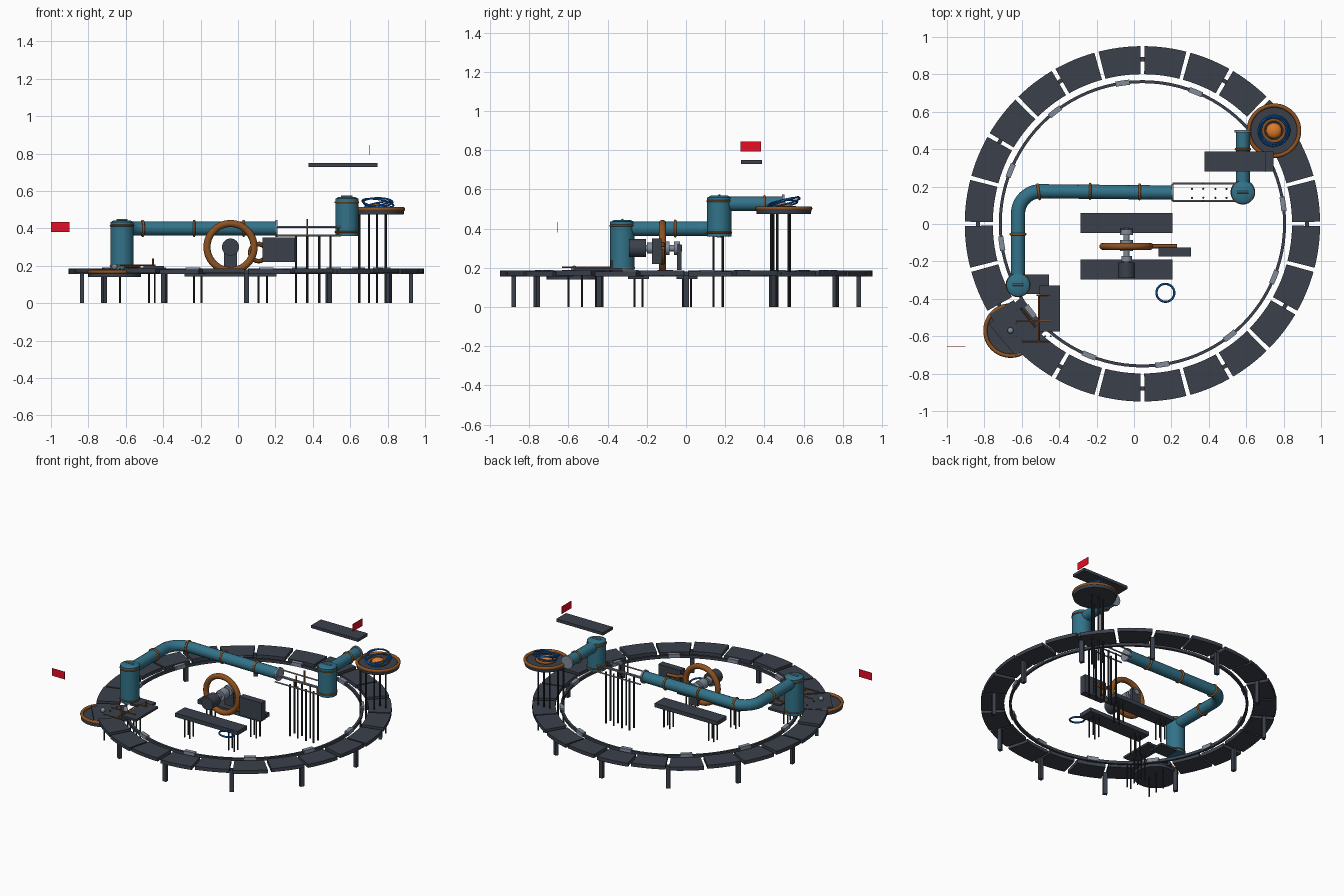
import bpy, bmesh, math
from mathutils import Vector, Matrix
from math import sin, cos, pi, radians

if "Cube" in bpy.data.objects:
    bpy.data.objects.remove(bpy.data.objects["Cube"])

def mat(name, c):
    m = bpy.data.materials.new(name)
    m.diffuse_color = (*c, 1)
    m.use_nodes = True
    m.node_tree.nodes["Principled BSDF"].inputs["Base Color"].default_value = m.diffuse_color
    return m

SLATE = mat("slate", (0.043, 0.052, 0.07))
DARK = mat("dark iron", (0.022, 0.026, 0.033))
TEAL = mat("teal", (0.032, 0.17, 0.25))
BROWN = mat("copper brown", (0.27, 0.085, 0.015))
GREY = mat("steel grey", (0.22, 0.26, 0.32))
RED = mat("red", (0.8, 0.004, 0.018))
BLUE = mat("blue", (0.008, 0.13, 0.5))
ORANGE = mat("orange", (0.72, 0.2, 0.025))

def finish(name, bm, m, smooth=False):
    bmesh.ops.recalc_face_normals(bm, faces=bm.faces)
    me = bpy.data.meshes.new(name)
    bm.to_mesh(me)
    bm.free()
    me.materials.append(m)
    o = bpy.data.objects.new(name, me)
    bpy.context.collection.objects.link(o)
    if smooth:
        bpy.ops.object.select_all(action='DESELECT')
        o.select_set(True)
        bpy.context.view_layer.objects.active = o
        bpy.ops.object.shade_smooth_by_angle(angle=radians(40))
    return o

def box(name, lo, hi, m, rot=0.0):
    bm = bmesh.new()
    bmesh.ops.create_cube(bm, size=1)
    lo, hi = Vector(lo), Vector(hi)
    d = hi - lo
    M = Matrix.Translation((lo + hi) / 2) @ Matrix.Rotation(rot, 4, 'Z') @ Matrix.Diagonal((d.x, d.y, d.z, 1))
    bmesh.ops.transform(bm, matrix=M, verts=bm.verts)
    return finish(name, bm, m)

def rod(name, a, b, r, m, n=24, r2=None):
    a, b = Vector(a), Vector(b)
    bm = bmesh.new()
    bmesh.ops.create_cone(bm, cap_ends=True, segments=n, radius1=r, radius2=r if r2 is None else r2, depth=(b - a).length)
    M = Matrix.Translation((a + b) / 2) @ (b - a).to_track_quat('Z', 'Y').to_matrix().to_4x4()
    bmesh.ops.transform(bm, matrix=M, verts=bm.verts)
    return finish(name, bm, m, True)

def ball(name, c, r, m, squash=1.0):
    bm = bmesh.new()
    M = Matrix.Translation(c) @ Matrix.Diagonal((1, 1, squash, 1))
    bmesh.ops.create_uvsphere(bm, u_segments=20, v_segments=12, radius=r, matrix=M)
    return finish(name, bm, m, True)

def torus(name, c, R, r, m, axis=(0, 0, 1), n=48, k=10):
    bm = bmesh.new()
    M = Matrix.Translation(c) @ Vector(axis).to_track_quat('Z', 'Y').to_matrix().to_4x4()
    g = [[bm.verts.new(M @ Vector(((R + r * cos(2*pi*j/k)) * cos(2*pi*i/n),
                                   (R + r * cos(2*pi*j/k)) * sin(2*pi*i/n), r * sin(2*pi*j/k))))
          for j in range(k)] for i in range(n)]
    for i in range(n):
        for j in range(k):
            bm.faces.new((g[i][j], g[(i+1) % n][j], g[(i+1) % n][(j+1) % k], g[i][(j+1) % k]))
    return finish(name, bm, m, True)

def sector(name, c, r0, r1, a0, a1, z0, z1, m, n=6):
    """Block bent around a circle."""
    bm = bmesh.new()
    rows = []
    for i in range(n + 1):
        a = a0 + (a1 - a0) * i / n
        rows.append([bm.verts.new((c[0] + r*cos(a), c[1] + r*sin(a), z))
                     for r, z in ((r0, z0), (r1, z0), (r1, z1), (r0, z1))])
    for p, q in zip(rows, rows[1:]):
        for j in range(4):
            bm.faces.new((p[j], p[(j+1) % 4], q[(j+1) % 4], q[j]))
    bm.faces.new(rows[0])
    bm.faces.new(rows[-1])
    return finish(name, bm, m)

def tube(name, pts, r, m):
    cu = bpy.data.curves.new(name, 'CURVE')
    cu.dimensions = '3D'
    cu.bevel_depth, cu.bevel_resolution, cu.use_fill_caps = r, 5, True
    s = cu.splines.new('POLY')
    s.points.add(len(pts) - 1)
    for p, q in zip(s.points, pts):
        p.co = (*q, 1)
    o = bpy.data.objects.new(name, cu)
    bpy.context.collection.objects.link(o)
    cu.materials.append(m)
    bpy.ops.object.select_all(action='DESELECT')
    o.select_set(True)
    bpy.context.view_layer.objects.active = o
    bpy.ops.object.convert(target='MESH')
    bpy.ops.object.shade_smooth_by_angle(angle=radians(40))

# Segmented ring walkway with legs, inner rail and clips
C = (0.045, 0.001)
for i in range(24):
    a = radians(15 * i)
    dz = 0.006 if i % 2 else 0
    sector("ring_slab", C, 0.80, 0.95, a + 0.012, a + radians(15) - 0.012, 0.155 + dz, 0.180 + dz, SLATE)
for i in range(12):
    a = radians(30 * i)
    x, y = C[0] + 0.88 * cos(a), C[1] + 0.88 * sin(a)
    box("ring_leg", (x - 0.011, y - 0.014, 0), (x + 0.011, y + 0.014, 0.16), SLATE, a)
    a += radians(8)
    sector("rail_clip", C, 0.746, 0.774, a - 0.05, a + 0.05, 0.163, 0.19, GREY)
sector("inner_rail", C, 0.752, 0.768, 0, 2 * pi, 0.16, 0.18, SLATE, 96)

# Main elbow pipe
Z = 0.40
arc = [(-0.50 - 0.12*cos(t), 0.055 + 0.12*sin(t), Z) for t in [pi/2 * i/12 for i in range(13)]]
tube("main_pipe", [(-0.62, -0.325, Z)] + arc + [(0.205, 0.168, Z)], 0.038, TEAL)
for x, y, ax in ((-0.62, -0.055, (0, 1, 0)), (-0.51, 0.172, (1, 0.15, 0)), (-0.235, 0.175, (1, 0, 0)), (0.03, 0.172, (1, 0, 0))):
    torus("pipe_band", (x, y, Z), 0.039, 0.007, BROWN, ax)
rod("pipe_flange", (0.20, 0.168, Z), (0.212, 0.168, Z), 0.045, GREY)

# Two upright tanks with bands and caps
for x, y, z0, z1 in ((-0.62, -0.325, 0.18, 0.435), (0.582, 0.17, 0.36, 0.56)):
    rod("tank", (x, y, z0), (x, y, z1), 0.062, TEAL, 32)
    rod("tank_cap", (x, y, z1), (x, y, z1 + 0.008), 0.058, TEAL, 32, 0.045)
    rod("tank_lid_bar", (x - 0.03, y, z1 + 0.01), (x + 0.03, y, z1 + 0.01), 0.006, GREY, 8)
    for z in (z0 + 0.02, z1 - 0.02):
        torus("tank_band", (x, y, z), 0.061, 0.005, BROWN)

# Upper outlet pipe
rod("outlet_pipe", (0.582, 0.17, 0.527), (0.582, 0.495, 0.527), 0.037, TEAL)
rod("outlet_flange", (0.582, 0.49, 0.527), (0.582, 0.502, 0.527), 0.046, GREY)
torus("outlet_band", (0.582, 0.40, 0.527), 0.038, 0.006, BROWN, (0, 1, 0))

# Open channel between pipe and tank, on thin legs
for y in (0.122, 0.216):
    rod("channel_rail", (0.205, y, 0.408), (0.55, y, 0.408), 0.005, GREY, 8)
    rod("channel_lower_rail", (0.205, y, 0.363), (0.55, y, 0.363), 0.005, GREY, 8)
    for x in (0.37, 0.535):
        rod("channel_post", (x, y, 0.36), (x, y, 0.45 if x < 0.5 else 0.41), 0.005, BROWN, 8)
for x in (0.31, 0.37, 0.435, 0.495):
    for y in (0.14, 0.188):
        rod("channel_leg", (x, y, 0), (x, y, 0.365), 0.006, DARK, 8)

# High round platform with burner and wire hoops
P = Vector((0.748, 0.499, 0))
rod("high_platform", P + Vector((0, 0, 0.475)), P + Vector((0, 0, 0.499)), 0.138, SLATE, 48, 0.142)
torus("high_platform_rim", P + Vector((0, 0, 0.503)), 0.135, 0.011, BROWN)
torus("burner_collar", P + Vector((0, 0, 0.505)), 0.058, 0.01, BROWN)
ball("burner", P + Vector((0, 0, 0.508)), 0.042, ORANGE, 0.6)
for R, z, ax in ((0.084, 0.535, (0.15, -0.25, 1)), (0.07, 0.53, (-0.2, -0.1, 1)), (0.078, 0.54, (0, -0.3, 1))):
    torus("wire_hoop", P + Vector((0, 0, z)), R, 0.005, BLUE, ax, 40, 6)
for x, y in ((0.648, 0.445), (0.70, 0.525), (0.70, 0.435), (0.743, 0.465), (0.743, 0.53), (0.79, 0.525)):
    rod("high_platform_leg", (x, y, 0), (x, y, 0.48), 0.006, DARK, 8)

# Low round platform with plates, knob, railing and legs
rod("low_platform", (-0.66, -0.57, 0.14), (-0.66, -0.57, 0.162), 0.141, SLATE, 48)
torus("low_platform_rim", (-0.66, -0.57, 0.168), 0.135, 0.011, BROWN)
box("turned_plate", (-0.73, -0.66, 0.165), (-0.51, -0.44, 0.18), SLATE, radians(40))
box("side_plate", (-0.505, -0.575, 0.185), (-0.395, -0.33, 0.20), SLATE)
box("back_plate", (-0.585, -0.375, 0.175), (-0.455, -0.27, 0.19), SLATE)
ball("knob", (-0.66, -0.57, 0.195), 0.016, GREY)
rod("guard_rail", (-0.63, -0.52, 0.203), (-0.44, -0.52, 0.203), 0.004, BROWN, 8)
rod("guard_rail", (-0.60, -0.63, 0.203), (-0.45, -0.63, 0.203), 0.004, BROWN, 8)
rod("guard_rail", (-0.51, -0.63, 0.203), (-0.51, -0.38, 0.203), 0.004, BROWN, 8)
rod("guard_arm", (-0.605, -0.45, 0.195), (-0.525, -0.55, 0.195), 0.006, BROWN, 8)
rod("guard_post", (-0.455, -0.38, 0.17), (-0.455, -0.38, 0.24), 0.005, BROWN, 8)
rod("guard_rail", (-0.52, -0.38, 0.203), (-0.45, -0.38, 0.203), 0.004, BROWN, 8)
for x in (-0.63, -0.475, -0.445):
    for y in (-0.6, -0.53, -0.46):
        rod("low_platform_leg", (x, y, 0), (x, y, 0.185), 0.005, DARK, 8)

# Two benches
for y in (0.005, -0.243):
    box("bench", (-0.285, y - 0.053, 0.142), (0.205, y + 0.053, 0.17), SLATE)
    for x in (-0.235, -0.195, 0.11, 0.155):
        for dy in (-0.02, 0.02):
            rod("bench_leg", (x, y + dy, 0), (x, y + dy, 0.145), 0.005, DARK, 8)

# Hand wheel, axle, motor and bearing
X, H = -0.04, 0.30
torus("wheel", (X, -0.12, H), 0.126, 0.019, BROWN, (0, 1, 0), 56, 14)
rod("axle", (X, -0.29, H), (X, -0.02, H), 0.016, GREY)
rod("motor", (X, -0.29, H), (X, -0.205, H), 0.046, SLATE)
for y0, y1, r in ((-0.2, -0.17, 0.028), (-0.145, -0.085, 0.035), (-0.06, -0.03, 0.035)):
    rod("axle_collar", (X, y0, H), (X, y1, H), r, GREY)
box("bearing_stand", (X - 0.035, -0.045, 0.19), (X + 0.035, -0.022, 0.32), SLATE)

# Control box linked to the wheel
box("control_box", (0.13, -0.173, 0.22), (0.305, -0.125, 0.35), SLATE)
tube("link_pipe", [(0.08, -0.118, 0.315), (0.115, -0.118, 0.32), (0.15, -0.118, 0.305), (0.23, -0.118, 0.3)], 0.01, BROWN)
torus("link_hoop", (0.11, -0.12, 0.27), 0.045, 0.012, BROWN, (0, 1, 0), 32, 8)

# Loose hoop in front of the bench
torus("floor_hoop", (0.168, -0.368, 0.17), 0.048, 0.006, BLUE, (0.1, 0.1, 1), 40, 6)

# Floating plank and two red flags
box("plank", (0.378, 0.28, 0.729), (0.745, 0.388, 0.749), SLATE)
box("left_flag", (-1.0, -0.656, 0.381), (-0.90, -0.653, 0.434), RED)
box("right_flag", (0.704, 0.279, 0.793), (0.707, 0.382, 0.845), RED)
